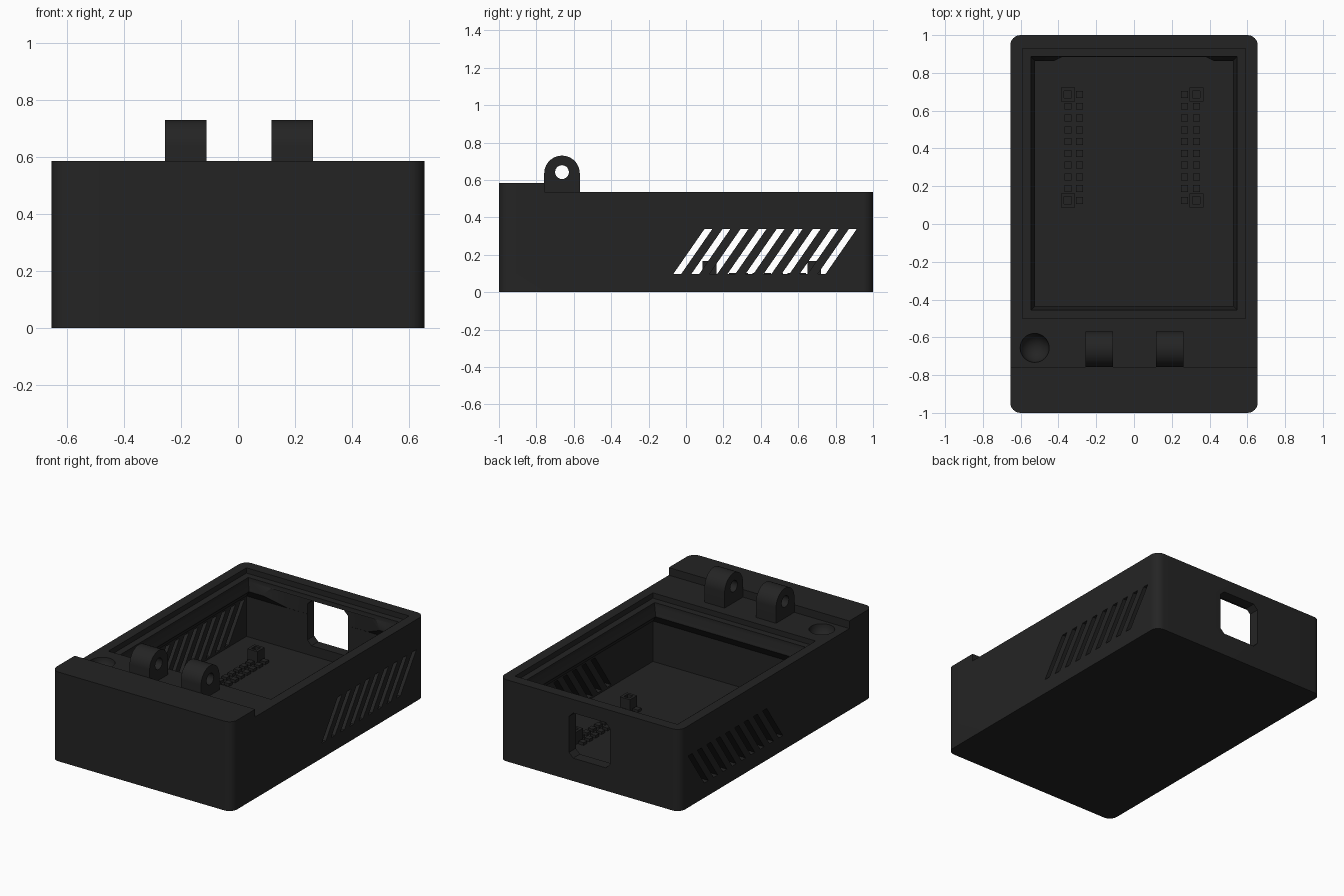
import bpy, bmesh, math
from mathutils import Vector

if "Cube" in bpy.data.objects:
    bpy.data.objects.remove(bpy.data.objects["Cube"])

plastic = bpy.data.materials.new("black_plastic")
plastic.diffuse_color = (0.0175, 0.0175, 0.0175, 1)
plastic.use_nodes = True
plastic.node_tree.nodes["Principled BSDF"].inputs["Base Color"].default_value = plastic.diffuse_color


def finish(name, bm):
    bmesh.ops.recalc_face_normals(bm, faces=bm.faces)
    me = bpy.data.meshes.new(name)
    bm.to_mesh(me)
    bm.free()
    me.materials.append(plastic)
    ob = bpy.data.objects.new(name, me)
    bpy.context.collection.objects.link(ob)
    return ob


def loft(name, rings):
    """Closed solid through rings of points with equal counts."""
    bm = bmesh.new()
    vs = [[bm.verts.new(p) for p in r] for r in rings]
    n = len(vs[0])
    for a, b in zip(vs, vs[1:]):
        for i in range(n):
            j = (i + 1) % n
            bm.faces.new((a[i], a[j], b[j], b[i]))
    bm.faces.new(vs[0][::-1])
    bm.faces.new(vs[-1])
    return finish(name, bm)


def prism(name, pts, axis, lo, hi):
    """Extrude a 2D outline along x, y or z."""
    place = {"x": lambda p, t: (t, p[0], p[1]),
             "y": lambda p, t: (p[0], t, p[1]),
             "z": lambda p, t: (p[0], p[1], t)}[axis]
    return loft(name, [[place(p, t) for p in pts] for t in (lo, hi)])


def rect(x0, y0, x1, y1):
    return [(x0, y0), (x1, y0), (x1, y1), (x0, y1)]


def arc(cx, cy, r, a0, a1, n):
    return [(cx + r * math.cos(math.radians(a0 + (a1 - a0) * i / n)),
             cy + r * math.sin(math.radians(a0 + (a1 - a0) * i / n))) for i in range(n + 1)]


def cut(ob, cutter):
    bpy.context.view_layer.objects.active = ob
    m = ob.modifiers.new("cut", "BOOLEAN")
    m.operation, m.solver, m.object = "DIFFERENCE", "EXACT", cutter
    bpy.ops.object.modifier_apply(modifier=m.name)
    bpy.data.objects.remove(cutter)


def smooth(ob):
    bpy.ops.object.select_all(action="DESELECT")
    ob.select_set(True)
    bpy.context.view_layer.objects.active = ob
    bpy.ops.object.shade_smooth_by_angle(angle=math.radians(30))


# Case: rounded block with a raised front rim
W, R, FLOOR, TOP = 0.655, 0.055, 0.085, 0.535
outline = []
for sx, sy, a in ((1, 1, 0), (-1, 1, 90), (-1, -1, 180), (1, -1, 270)):
    outline += arc(sx * (W - R), sy * (1 - R), R, a, a + 90, 8)
case = prism("case", outline, "z", 0, 0.585)
cut(case, prism("step_cutter", rect(-1, -0.757, 1, 1.2), "z", TOP, 0.8))

# Cavity with an undercut ledge, a shelf and a lid recess at the top
steps = [(0, FLOOR), (0, 0.35), (0.066, 0.42), (0.066, 0.43), (0.044, 0.475),
         (0.044, 0.50), (0, 0.50), (0, 0.60)]
cut(case, loft("cavity_cutter", [[(x, y, z) for x, y in rect(-0.59 + m, -0.5 + m, 0.59 - m, 0.93 - m)]
                                 for m, z in steps]))

# Gap in the ledge along the back wall, leaving corner brackets
cut(case, prism("ledge_cutter", [(-0.51, 0.82), (0.51, 0.82), (0.292, 0.929), (-0.292, 0.929)],
                "z", 0.2, 0.472))

# Socket opening with chamfered corners in the back wall
h, c = 0.148, 0.03
opening = [(-h, -h + c), (-h + c, -h), (h - c, -h), (h, -h + c),
           (h, h - c), (h - c, h), (-h + c, h), (-h, h - c)]
cut(case, prism("socket_cutter", [(x, z + 0.298) for x, z in opening], "y", 0.75, 1.2))

# Slanted vents through both side walls
for i in range(9):
    y = -0.068 + i * 0.0965
    cut(case, prism("vent_cutter", [(y, 0.097), (y + 0.042, 0.097), (y + 0.209, 0.338),
                                    (y + 0.167, 0.338)], "x", -1, 1))

# Round dimple beside the hinges
bm = bmesh.new()
bmesh.ops.create_uvsphere(bm, u_segments=32, v_segments=16, radius=0.077)
bmesh.ops.translate(bm, verts=bm.verts, vec=(-0.526, -0.656, TOP))
cut(case, finish("dimple_cutter", bm))
smooth(case)

# Hinge lugs with pin holes
for side, x in (("left", -0.183), ("right", 0.19)):
    lug = prism("hinge_lug_" + side,
                [(-0.758, 0.53), (-0.568, 0.53)] + arc(-0.663, 0.635, 0.095, 0, 180, 24),
                "x", x - 0.0725, x + 0.0725)
    cut(lug, prism("pin_cutter", arc(-0.663, 0.642, 0.037, 0, 360, 24)[:-1], "x", x - 0.2, x + 0.2))
    smooth(lug)


def post(bm, x, y, size, top):
    s = bmesh.ops.create_cube(bm, size=1)["verts"]
    for v in s:
        v.co = Vector((x + v.co.x * size, y + v.co.y * size,
                       top if v.co.z > 0 else FLOOR - 0.005))
    return max({f for v in s for f in v.link_faces}, key=lambda f: f.calc_center_median().z)


# Board standoffs with screw holes, and two double rows of pin pads
standoffs, pads = bmesh.new(), bmesh.new()
for sx in (-1, 1):
    outer, inner = 0.01 * -1 + sx * 0.34, -0.01 + sx * 0.278
    for row in range(10):
        y = 0.125 + row * 0.0623
        post(pads, inner, y, 0.037, FLOOR + 0.018)
        if 0 < row < 9:
            post(pads, outer, y, 0.037, FLOOR + 0.018)
        else:
            top = post(standoffs, outer, y, 0.074, 0.166)
            bmesh.ops.inset_region(standoffs, faces=[top], thickness=0.025)
            hole = bmesh.ops.extrude_discrete_faces(standoffs, faces=[top])["faces"][0]
            bmesh.ops.translate(standoffs, verts=hole.verts, vec=(0, 0, -0.05))
finish("standoffs", standoffs)
finish("pin_pads", pads)
